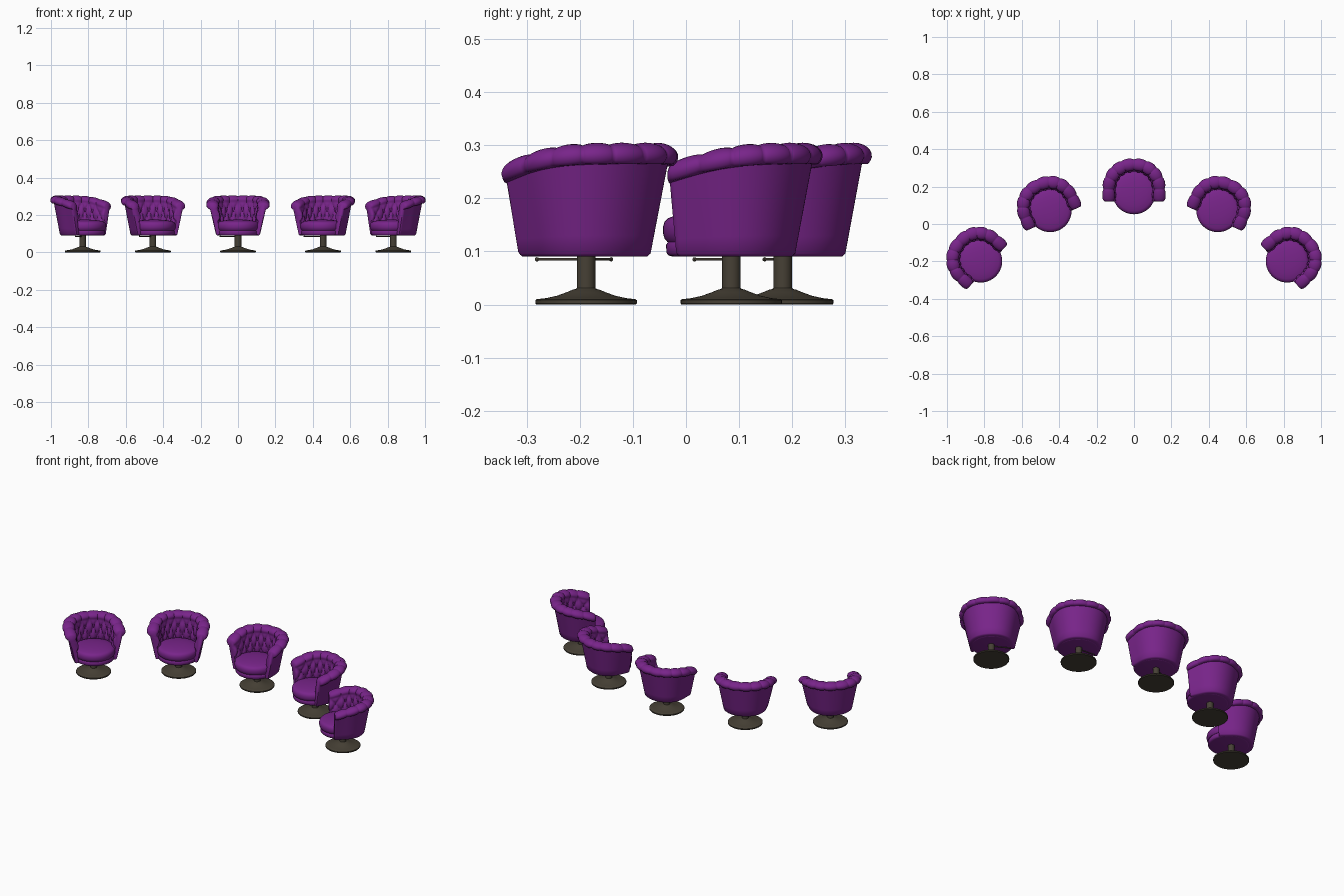
import bpy, bmesh, math
from mathutils import Vector, Matrix

if "Cube" in bpy.data.objects:
    bpy.data.objects.remove(bpy.data.objects["Cube"])

def material(name, rgb):
    m = bpy.data.materials.new(name)
    m.diffuse_color = (*rgb, 1)
    m.use_nodes = True
    m.node_tree.nodes["Principled BSDF"].inputs["Base Color"].default_value = m.diffuse_color
    return m

purple = material("purple upholstery", (0.19, 0.018, 0.255))
bronze = material("dark bronze", (0.062, 0.052, 0.036))

def to_mesh(bm, name, mat, angle=40):
    bmesh.ops.recalc_face_normals(bm, faces=bm.faces)
    me = bpy.data.meshes.new(name)
    bm.to_mesh(me)
    bm.free()
    me.materials.append(mat)
    for p in me.polygons:
        p.use_smooth = True
    me.set_sharp_from_angle(angle=math.radians(angle))
    return me

def skin(bm, rings, closed):
    """Bridge equal-length rows of points, each row a closed loop."""
    rows = [[bm.verts.new(p) for p in r] for r in rings]
    n = len(rows[0])
    for a, b in zip(rows, rows[1:]):
        for i in range(n):
            j = (i + 1) % n
            bm.faces.new((a[i], a[j], b[j], b[i]))
    if closed:
        bm.faces.new(rows[0])
        bm.faces.new(rows[-1])

def lathe(name, profile, mat, cy=0, seg=48, angle=40):
    bm = bmesh.new()
    rings = [[(r * math.cos(2 * math.pi * i / seg), cy + r * math.sin(2 * math.pi * i / seg), z)
              for i in range(seg)] for r, z in profile]
    skin(bm, rings, True)
    return to_mesh(bm, name, mat, angle)

# ---- Tufted barrel shell: a U-shaped sweep with a scalloped roll on top ----
PLEATS, TUFT_ROWS, ARM = 10, 3, 0.056

def path(u, r):
    s = 2 * u - 1
    t = abs(s)
    side = 1 if s >= 0 else -1
    if t < 0.81:
        a = t / 0.81 * math.pi / 2
        return side * r * math.sin(a) ** 0.92, r * max(math.cos(a), 0) ** 0.92
    return side * r, -(t - 0.81) / 0.19 * ARM

def roll_height(u):
    y = path(u, 0.14)[1]
    k = min(max((y + ARM) / 0.19, 0), 1)
    return 0.246 + 0.034 * math.sin(k * math.pi / 2)

def roll_point(u, deg):
    pleat = abs(math.sin(math.pi * PLEATS * u)) ** 0.6
    k = 0.84 + 0.18 * pleat
    a = math.radians(deg)
    return 0.136 + 0.033 * k * math.cos(a), roll_height(u) + 0.024 * k * math.sin(a)

def inner_point(u, v):
    """v runs from 0 under the roll to 1 behind the seat; diamond tufting."""
    r0, z0 = roll_point(u, 205)
    p, q = PLEATS * u, TUFT_ROWS * v
    puff = (abs(math.sin(math.pi * (p + q / 2))) * abs(math.sin(math.pi * (p - q / 2)))) ** 0.45
    base = r0 + (0.1 - r0) * min(1, v * 2)
    depth = 0.013 * min(1, v * 4)
    return base + depth * (0.6 - puff), z0 + (0.125 - z0) * v

def section(u):
    top = roll_height(u) - 0.016
    pts = [(0.09, 0.092), (0.112, 0.0905), (0.118, 0.096)]
    pts += [(0.118 + 0.031 * k / 5, 0.096 + (top - 0.096) * k / 5) for k in range(1, 6)]
    pts += [roll_point(u, -40 + 245 * k / 15) for k in range(15)]
    pts += [inner_point(u, k / 20) for k in range(21)]
    return pts

def ring(u):
    return [Vector((*path(u, r), z)) for r, z in section(u)]

def end_ring(u):
    """Slightly shrunk ring that rounds off the arm front."""
    pts = ring(u)
    side = 1 if u > 0.5 else -1
    out = []
    for p in pts:
        mid = 0.108 + 0.024 * (p.z - 0.09) / 0.17
        out.append(Vector((side * (mid + (abs(p.x) - mid) * 0.8),
                           p.y - 0.006, 0.17 + (p.z - 0.17) * 0.96)))
    return out

bm = bmesh.new()
COLS = 160
skin(bm, [end_ring(0)] + [ring(i / COLS) for i in range(COLS + 1)] + [end_ring(1)], True)
shell = to_mesh(bm, "tufted_shell", purple, 60)

# Buttons pressed in where the tuft creases cross
bm = bmesh.new()
for row in (1, 2):
    for k in range(PLEATS + 1):
        u = (k + 0.5 * (row % 2)) / PLEATS
        if 0.02 < u < 0.98:
            r, z = inner_point(u, row / TUFT_ROWS)
            bmesh.ops.create_icosphere(bm, subdivisions=2, radius=0.004,
                                       matrix=Matrix.Translation((*path(u, r), z)))
buttons = to_mesh(bm, "tuft_buttons", purple)

# ---- Seat ----
seat_base = lathe("seat_base", [(0.100, 0.0905), (0.107, 0.092), (0.111, 0.097), (0.112, 0.112),
                                (0.108, 0.118), (0.09, 0.119)], purple, -0.012)
cushion = lathe("seat_cushion", [(0.095, 0.116), (0.107, 0.118), (0.112, 0.124), (0.115, 0.134),
                                 (0.115, 0.146), (0.112, 0.156), (0.106, 0.162), (0.096, 0.166),
                                 (0.07, 0.171), (0.04, 0.174), (0.012, 0.175)], purple, -0.015, 56)

# ---- Pedestal ----
pedestal = lathe("pedestal", [(0.094, 0), (0.0955, 0.002), (0.0955, 0.008), (0.093, 0.010),
                              (0.075, 0.012), (0.055, 0.0165), (0.037, 0.023), (0.025, 0.028),
                              (0.020, 0.029), (0.0175, 0.031), (0.0175, 0.092)], bronze, 0, 48, 35)

# Height lever with a ball tip
tip = Vector((-0.094, -0.034, 0.085))
bm = bmesh.new()
d = Vector((tip.x, tip.y, 0))
bmesh.ops.create_cone(bm, cap_ends=True, segments=12, radius1=0.0025, radius2=0.0025, depth=d.length,
                      matrix=Matrix.Translation((tip.x / 2, tip.y / 2, tip.z))
                      @ d.to_track_quat('Z', 'Y').to_matrix().to_4x4())
bmesh.ops.create_uvsphere(bm, u_segments=12, v_segments=8, radius=0.004, matrix=Matrix.Translation(tip))
lever = to_mesh(bm, "height_lever", bronze)

# ---- Five chairs spaced along an arc, all facing its centre ----
RADIUS = 1.118
for n, deg in enumerate((48, 24, 0, -24, -48), 1):
    a = math.radians(deg)
    place = (Matrix.Translation((-RADIUS * math.sin(a), 0.182 - RADIUS * (1 - math.cos(a)), 0))
             @ Matrix.Rotation(a, 4, 'Z'))
    for me in (shell, buttons, seat_base, cushion, pedestal, lever):
        ob = bpy.data.objects.new(f"chair_{n}_{me.name}", me)
        ob.matrix_world = place
        bpy.context.collection.objects.link(ob)
